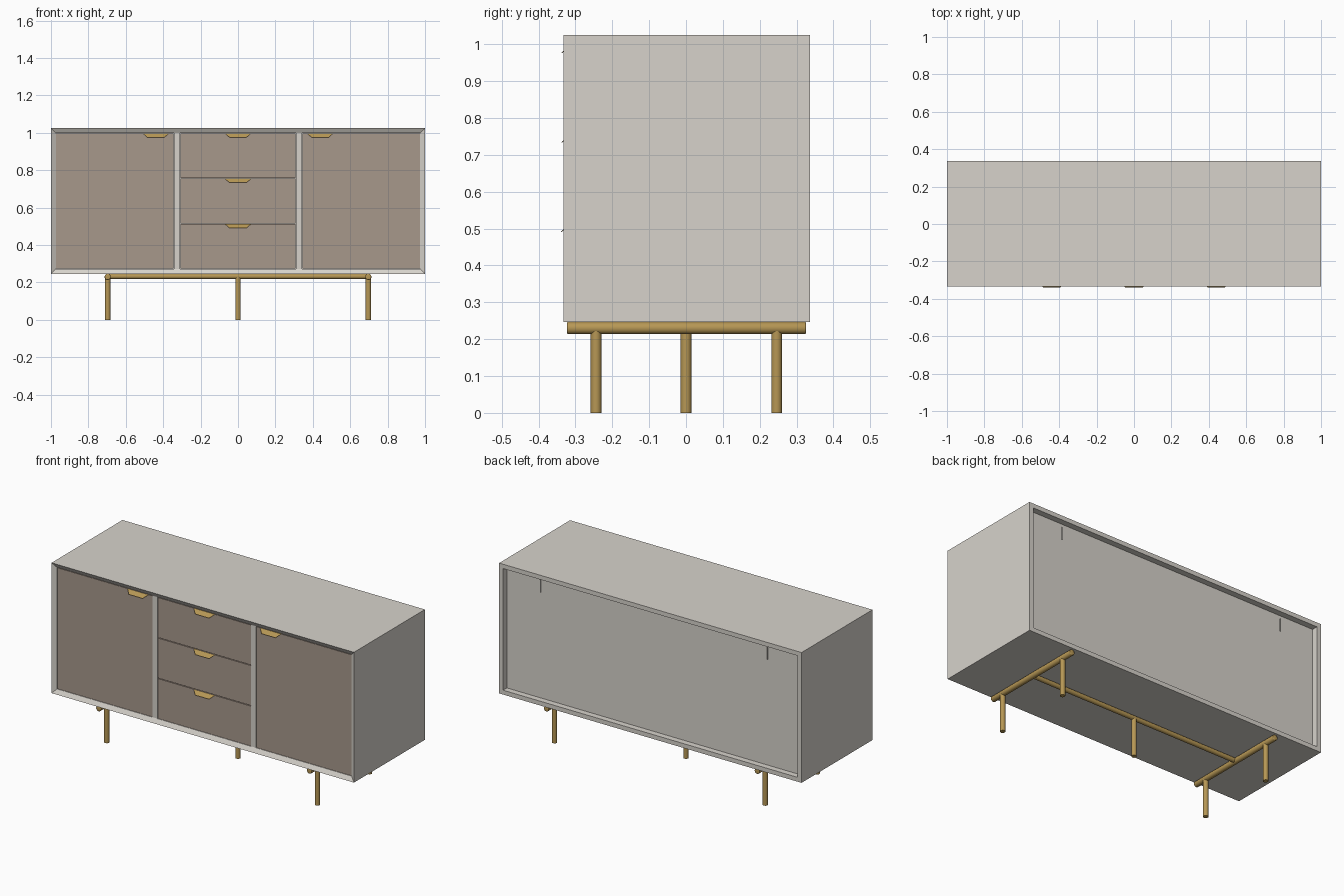
import bpy, bmesh, math
from mathutils import Vector

if "Cube" in bpy.data.objects:
    bpy.data.objects.remove(bpy.data.objects["Cube"])


def material(name, rgb):
    m = bpy.data.materials.new(name)
    m.diffuse_color = (*rgb, 1)
    m.use_nodes = True
    m.node_tree.nodes["Principled BSDF"].inputs["Base Color"].default_value = m.diffuse_color
    return m


STONE = material("warm grey", (0.68, 0.65, 0.60))
TAUPE = material("taupe front", (0.39, 0.315, 0.26))
BRASS = material("brass", (0.47, 0.31, 0.09))

Z0, Z1 = 0.246, 1.025          # cabinet bottom and top
YF, YB = -0.333, 0.337         # cabinet front and back
WALL = 0.026
FACE = YF + 0.015              # front plane of doors and drawers


def finish(name, bm, mat):
    bmesh.ops.recalc_face_normals(bm, faces=bm.faces)
    me = bpy.data.meshes.new(name)
    bm.to_mesh(me)
    bm.free()
    me.materials.append(mat)
    ob = bpy.data.objects.new(name, me)
    bpy.context.collection.objects.link(ob)
    return ob


def box(name, x0, x1, y0, y1, z0, z1, mat):
    bm = bmesh.new()
    bmesh.ops.create_cube(bm, size=1)
    for v in bm.verts:
        v.co = Vector(((x0 + x1) / 2 + v.co.x * (x1 - x0),
                       (y0 + y1) / 2 + v.co.y * (y1 - y0),
                       (z0 + z1) / 2 + v.co.z * (z1 - z0)))
    return finish(name, bm, mat)


def tube(name, a, b, r, bevel=0.0):
    a, b = Vector(a), Vector(b)
    bm = bmesh.new()
    bmesh.ops.create_cone(bm, cap_ends=True, segments=32, radius1=r, radius2=r,
                          depth=(b - a).length)
    if bevel:
        rims = [e for e in bm.edges if abs(e.verts[0].co.z - e.verts[1].co.z) < 1e-6]
        bmesh.ops.bevel(bm, geom=rims, offset=bevel, segments=3, profile=0.5, affect='EDGES')
    rot = Vector((0, 0, 1)).rotation_difference(b - a)
    for v in bm.verts:
        v.co = rot @ v.co + (a + b) / 2
    ob = finish(name, bm, BRASS)
    bpy.context.view_layer.objects.active = ob
    ob.select_set(True)
    bpy.ops.object.shade_smooth_by_angle(angle=math.radians(40))
    ob.select_set(False)


# Cabinet shell: mitred ring with a knife-edged chamfer at the front
bm = bmesh.new()
loops = []
for inset, y in ((0, YF), (WALL, FACE), (WALL, YB), (0, YB)):
    x, lo, hi = 1 - inset, Z0 + inset, Z1 - inset
    loops.append([bm.verts.new(p) for p in
                  ((-x, y, lo), (x, y, lo), (x, y, hi), (-x, y, hi))])
for i in range(4):
    p, q = loops[i], loops[(i + 1) % 4]
    for k in range(4):
        n = (k + 1) % 4
        bm.faces.new((p[k], p[n], q[n], q[k]))
finish("cabinet_shell", bm, STONE)

# Inner panels
IX, IZ0, IZ1 = 1 - WALL, Z0 + WALL, Z1 - WALL
box("back_panel", -IX, IX, YB - 0.055, YB - 0.036, IZ0, IZ1, STONE)
for s, side in ((-1, "left"), (1, "right")):
    a, b = sorted((s * 0.31, s * 0.342))
    box(side + "_divider", a, b, FACE, YB - 0.055, IZ0, IZ1, STONE)
    box(side + "_back_fin", s * 0.75 - 0.002, s * 0.75 + 0.002,
        YB - 0.037, YB - 0.03, 0.905, 0.98, STONE)


# Pull: sheet tab flaring down and out from the top edge
def pull(name, x, z):
    bm = bmesh.new()
    outline = ((-0.07, 0), (0.07, 0), (0.046, 0.021), (-0.046, 0.021))
    front = [bm.verts.new((x + u, FACE - d, z - d)) for u, d in outline]
    back = [bm.verts.new((x + u, FACE - d + 0.003, z - d)) for u, d in outline]
    bm.faces.new(front)
    bm.faces.new(back[::-1])
    for k in range(4):
        n = (k + 1) % 4
        bm.faces.new((front[k], front[n], back[n], back[k]))
    finish(name, bm, BRASS)


# Doors
GAP = 0.002
for s, side in ((-1, "left"), (1, "right")):
    a, b = sorted((s * (0.342 + GAP), s * (IX - GAP)))
    box(side + "_door", a, b, FACE, FACE + 0.02, IZ0 + GAP, IZ1 - GAP, TAUPE)
    pull(side + "_door_pull", s * 0.439, IZ1 - GAP)

# Drawers
step = (IZ1 - IZ0) / 3
for i in range(3):
    lo = IZ0 + i * step
    box(f"drawer_{i + 1}", -0.31 + GAP, 0.31 - GAP, FACE, FACE + 0.02,
        lo + GAP, lo + step - GAP, TAUPE)
    pull(f"drawer_pull_{i + 1}", 0, lo + step - GAP)

# Base: two cross rails, a long beam and five legs
RZ = 0.23
for s, side in ((-1, "left"), (1, "right")):
    x = s * 0.697
    tube(side + "_rail", (x, -0.323, RZ), (x, 0.326, RZ), 0.0165, 0.004)
    for y, end in ((-0.244, "front"), (0.246, "back")):
        tube(f"{side}_{end}_leg", (x, y, 0), (x, y, RZ), 0.0145)
tube("long_beam", (-0.697, 0, RZ + 0.002), (0.697, 0, RZ + 0.002), 0.0135)
tube("centre_leg", (0, 0, 0), (0, 0, RZ), 0.0145)
